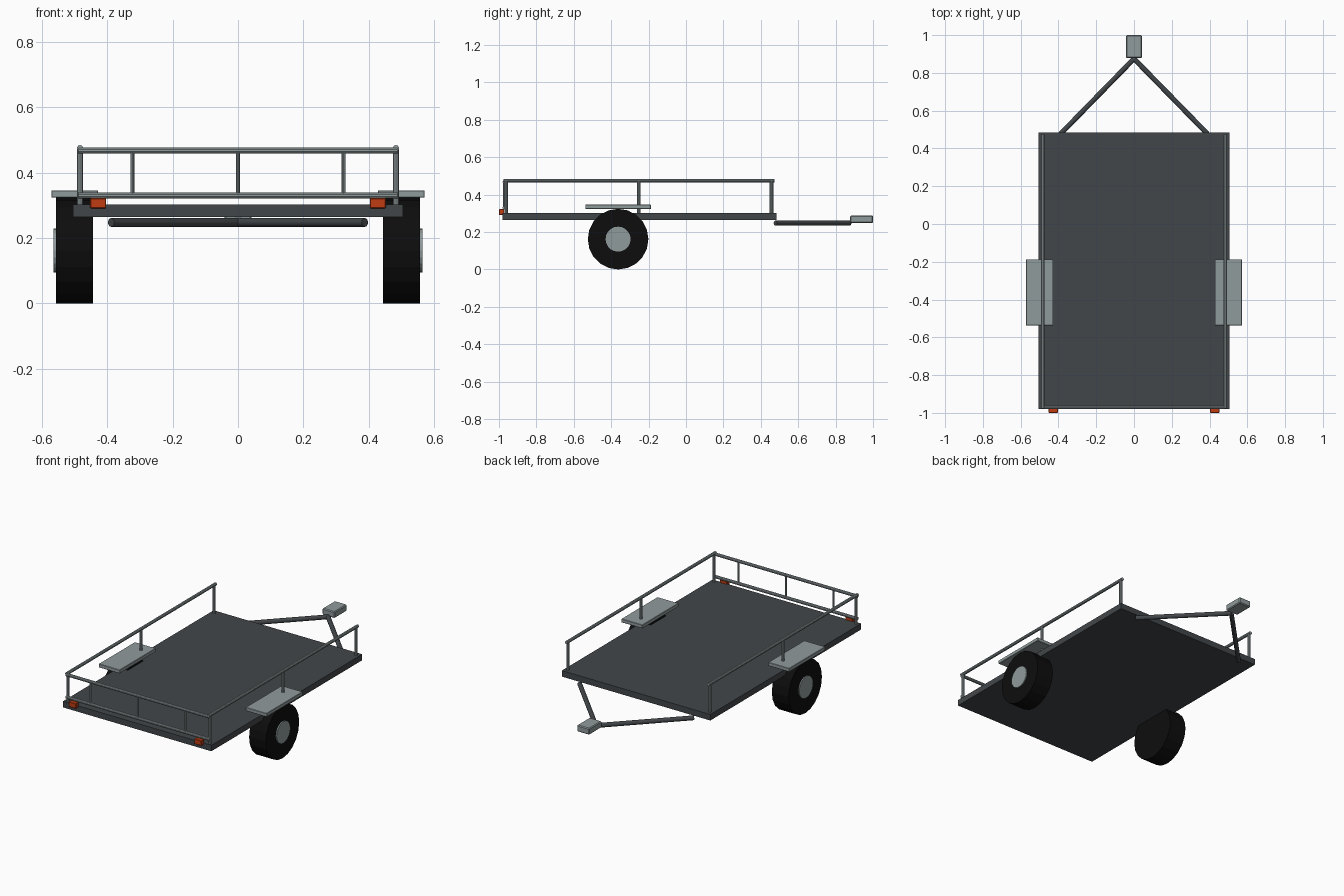
import bpy, math
from mathutils import Vector

if "Cube" in bpy.data.objects:
    bpy.data.objects.remove(bpy.data.objects["Cube"])


def material(name, r, g, b):
    m = bpy.data.materials.new(name)
    m.diffuse_color = (r, g, b, 1)
    m.use_nodes = True
    m.node_tree.nodes["Principled BSDF"].inputs["Base Color"].default_value = m.diffuse_color
    return m


dark = material("dark_steel", 0.055, 0.062, 0.067)
metal = material("light_steel", 0.28, 0.325, 0.335)
rubber = material("black_rubber", 0.004, 0.004, 0.004)
orange = material("orange_red", 0.52, 0.045, 0.006)


def box(name, lo, hi, mat, bevel=0.0):
    lo, hi = Vector(lo), Vector(hi)
    bpy.ops.mesh.primitive_cube_add(size=1, location=(lo + hi) / 2)
    ob = bpy.context.object
    ob.name = name
    ob.scale = hi - lo
    bpy.ops.object.transform_apply(location=False, rotation=False, scale=True)
    ob.data.materials.append(mat)
    if bevel:
        mod = ob.modifiers.new("edge_bevel", 'BEVEL')
        mod.width, mod.segments = bevel, 1
    return ob


def rod(name, a, b, radius, mat, sides=10):
    a, b = Vector(a), Vector(b)
    bpy.ops.mesh.primitive_cylinder_add(vertices=sides, radius=radius, depth=(b - a).length,
                                        location=(a + b) / 2)
    ob = bpy.context.object
    ob.name = name
    ob.rotation_euler = (b - a).to_track_quat('Z', 'Y').to_euler()
    ob.data.materials.append(mat)
    return ob


# Flat bed
box("bed", (-0.505, -0.98, 0.265), (0.505, 0.485, 0.302), dark)

for side, s in (("left", -1), ("right", 1)):
    # Side rail with three posts
    x = s * 0.483
    rod(side + "_side_rail", (x, -0.976, 0.475), (x, 0.473, 0.475), 0.0095, metal)
    for i, y in enumerate((-0.962, -0.252, 0.457)):
        rod(f"{side}_post_{i + 1}", (x, y, 0.298), (x, y, 0.475), 0.0095, metal)

    # Flat fender
    x0, x1 = sorted((s * 0.428, s * 0.571))
    box(side + "_fender", (x0, -0.538, 0.324), (x1, -0.187, 0.346), metal, 0.002)

    # Wheel with an outer hub disc
    c = (-0.363, 0.162)
    tyre = rod(side + "_tyre", (s * 0.443, *c), (s * 0.557, *c), 0.162, rubber, 20)
    rod(side + "_hub", (s * 0.53, *c), (s * 0.564, *c), 0.067, metal, 20)

    # Tail light
    x0, x1 = sorted((s * 0.403, s * 0.452))
    box(side + "_tail_light", (x0, -1.0, 0.291), (x1, -0.972, 0.322), orange, 0.002)

    # Drawbar arm
    rod(side + "_drawbar", (s * 0.388, 0.478, 0.248), (0, 0.875, 0.248), 0.0135, dark, 12)

# Tail fence
for name, z in (("upper_tail_rail", 0.468), ("lower_tail_rail", 0.330)):
    rod(name, (-0.488, -0.971, z), (0.488, -0.971, z), 0.0095, metal)
for i, x in enumerate((-0.323, 0, 0.323)):
    rod(f"tail_post_{i + 1}", (x, -0.971, 0.330), (x, -0.971, 0.468), 0.0065, metal)

# Hitch coupler
box("coupler", (-0.042, 0.878, 0.248), (0.042, 1.0, 0.288), metal, 0.005)
